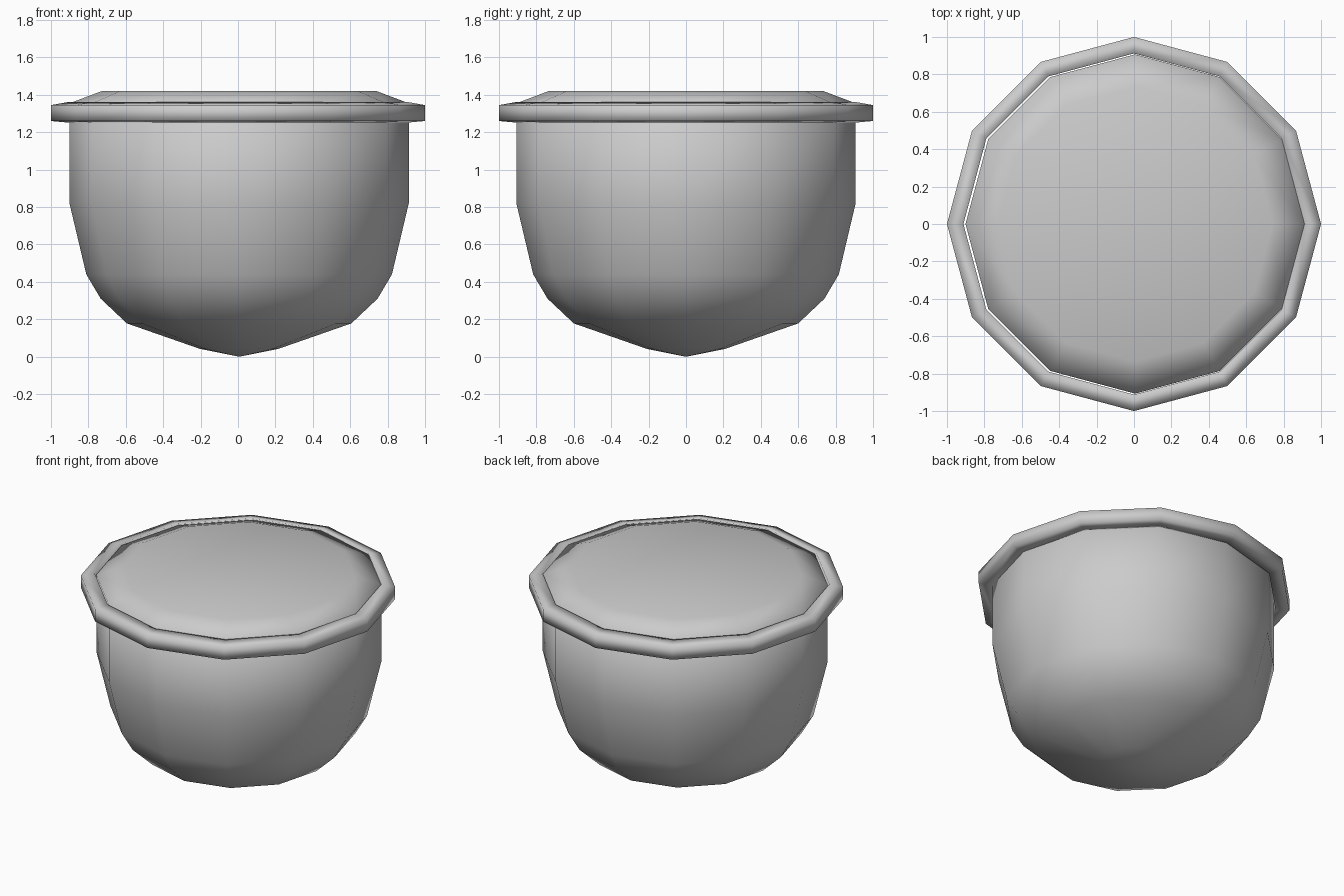
import bpy, bmesh, math

if "Cube" in bpy.data.objects:
    bpy.data.objects.remove(bpy.data.objects["Cube"])

SIDES = 12


def lathe(name, profile, loop=False, offset_x=0.0):
    """Revolve (radius, z) points into a smooth 12-sided part."""
    bm = bmesh.new()
    rings = []
    for r, z in profile:
        if r == 0:
            rings.append([bm.verts.new((offset_x, 0, z))] * SIDES)
        else:
            rings.append([bm.verts.new((offset_x + r * math.cos(math.tau * i / SIDES),
                                        r * math.sin(math.tau * i / SIDES), z))
                          for i in range(SIDES)])
    pairs = list(zip(rings, rings[1:]))
    if loop:
        pairs.append((rings[-1], rings[0]))
    for a, b in pairs:
        for i in range(SIDES):
            j = (i + 1) % SIDES
            corners = list(dict.fromkeys((a[i], a[j], b[j], b[i])))
            bm.faces.new(corners).smooth = True
    bmesh.ops.recalc_face_normals(bm, faces=bm.faces)
    mesh = bpy.data.meshes.new(name)
    bm.to_mesh(mesh)
    bm.free()
    obj = bpy.data.objects.new(name, mesh)
    bpy.context.collection.objects.link(obj)
    return obj


# Rounded bowl with a shallow raised top
lathe("bowl", [(0, 0), (0.21, 0.042), (0.60, 0.178), (0.74, 0.31),
               (0.817, 0.44), (0.907, 0.82), (0.907, 1.355),
               (0.735, 1.42), (0, 1.42)], offset_x=0.006)

# Separate collar around the top of the bowl
lathe("rim", [(0.912, 1.252), (1.0, 1.26), (1.0, 1.345), (0.912, 1.361)], loop=True)
